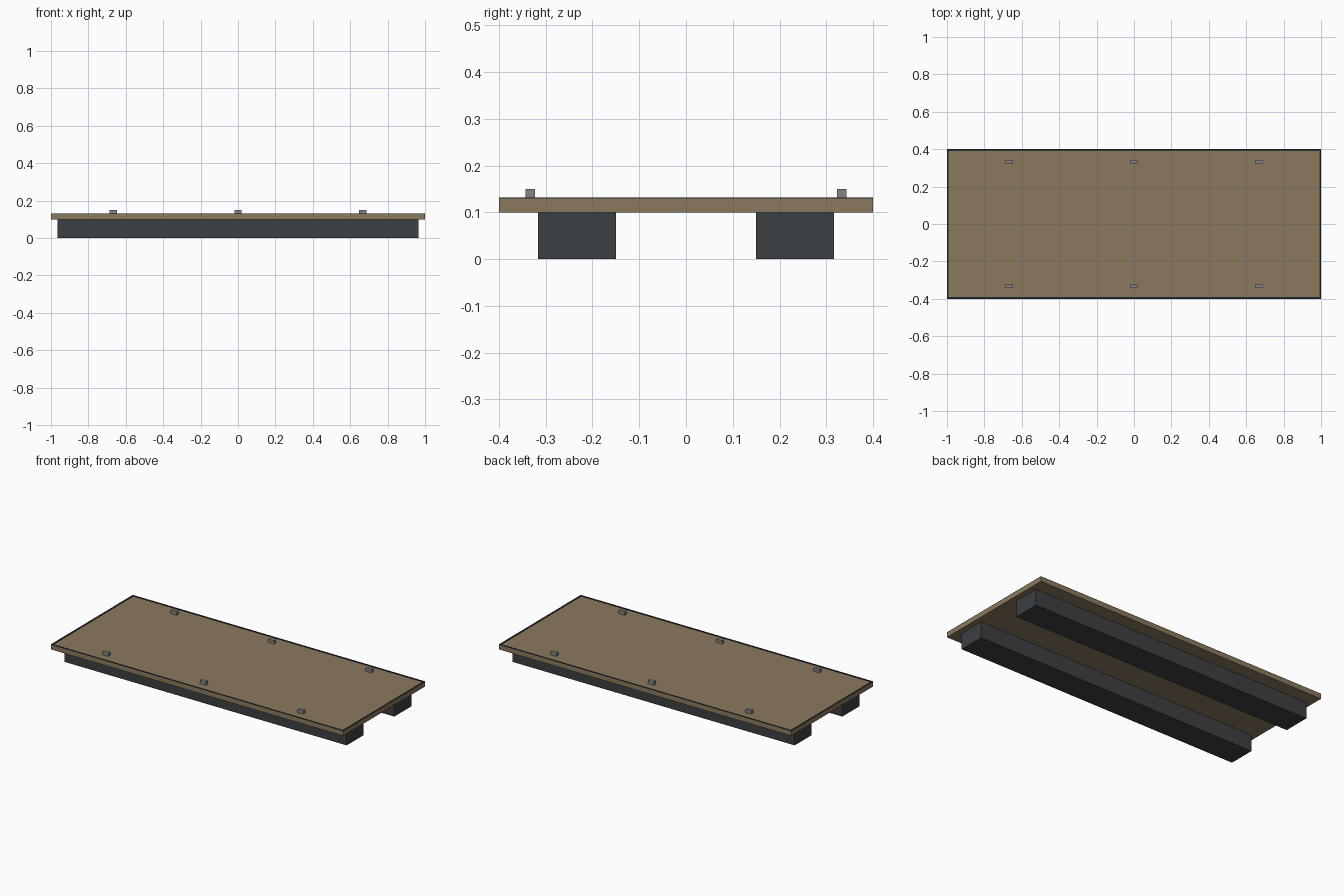
import bpy

if "Cube" in bpy.data.objects:
    bpy.data.objects.remove(bpy.data.objects["Cube"])


def material(name, color):
    m = bpy.data.materials.new(name)
    m.diffuse_color = color
    m.use_nodes = True
    m.node_tree.nodes["Principled BSDF"].inputs["Base Color"].default_value = m.diffuse_color
    return m


wood = material("wood", (0.26, 0.19, 0.11, 1))
dark = material("dark_metal", (0.045, 0.05, 0.055, 1))
edge = material("edge_trim", (0.02, 0.025, 0.03, 1))
steel = material("steel", (0.22, 0.23, 0.24, 1))


def box(name, x, y, z, mat):
    """Box from (min, max) ranges on each axis."""
    bpy.ops.mesh.primitive_cube_add(
        size=1, location=[(a + b) / 2 for a, b in (x, y, z)])
    ob = bpy.context.object
    ob.name = name
    ob.scale = [b - a for a, b in (x, y, z)]
    bpy.ops.object.transform_apply(location=False, rotation=False, scale=True)
    ob.data.materials.append(mat)
    return ob


# Deck board
box("deck", (-1, 1), (-0.4, 0.4), (0.1, 0.129), wood)

# Thin trim around the top edge
W, Z = 0.009, (0.129, 0.132)
for side, s in (("front", -1), ("back", 1)):
    box(f"{side}_trim", (-1, 1), sorted((s * 0.4, s * (0.4 - W))), Z, edge)
for side, s in (("left", -1), ("right", 1)):
    box(f"{side}_trim", sorted((s, s * (1 - W))), (-0.4 + W, 0.4 - W), Z, edge)

# Long runners below and small cleats on top
for side, s in (("front", -1), ("back", 1)):
    box(f"{side}_runner", (-0.965, 0.965),
        sorted((s * 0.15, s * 0.316)), (0, 0.1), dark)
    for i, x in enumerate((-0.667, 0, 0.667)):
        box(f"{side}_cleat_{i + 1}", (x - 0.02, x + 0.02),
            (s * 0.333 - 0.01, s * 0.333 + 0.01), (0.129, 0.15), steel)
